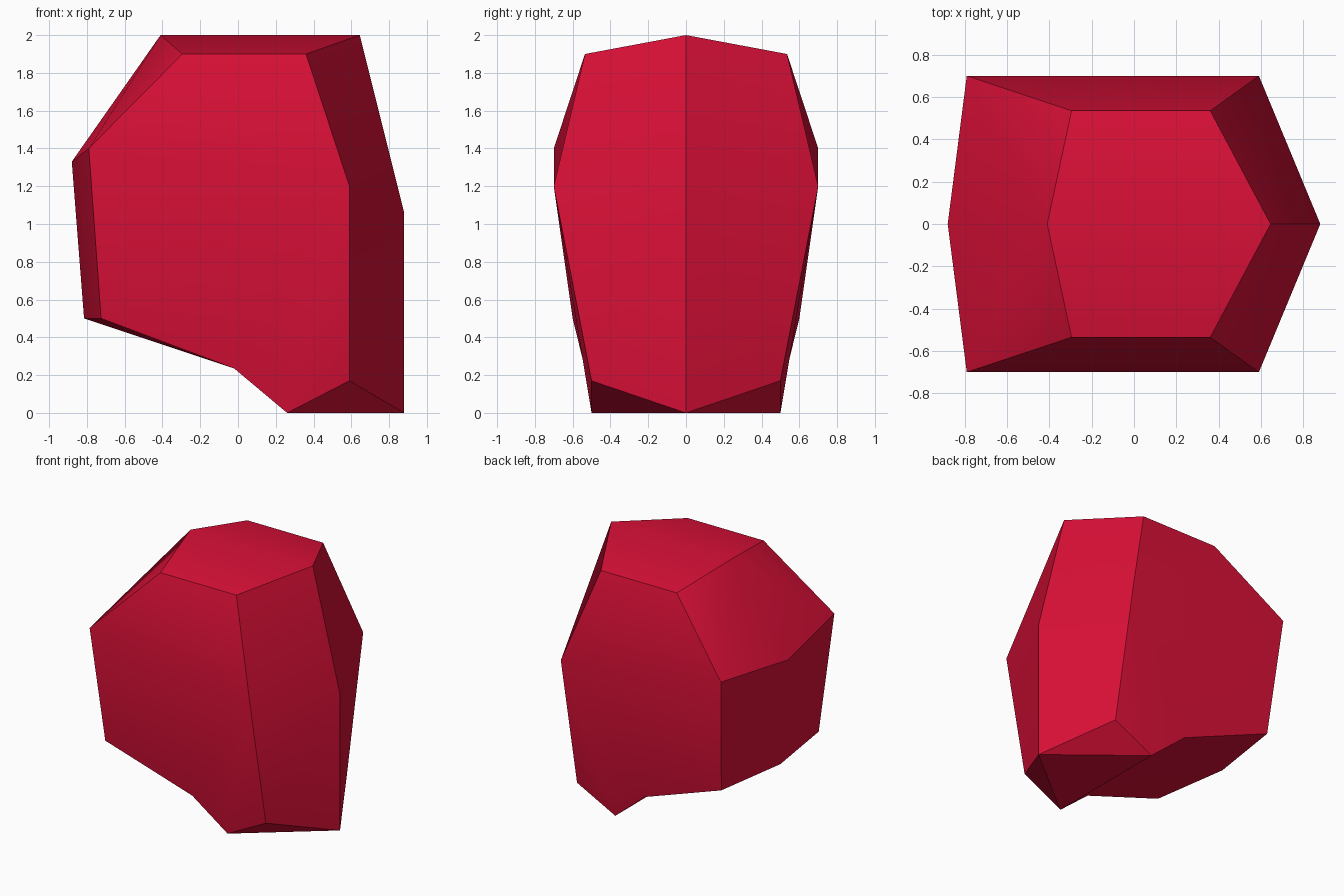
import bpy, bmesh, math

cube = bpy.data.objects.get("Cube")
if cube:
    bpy.data.objects.remove(cube, do_unlink=True)

red = bpy.data.materials.new("crimson")
red.use_nodes = True
colour = (0.70, 0.005, 0.038, 1)
red.diffuse_color = colour
red.node_tree.nodes["Principled BSDF"].inputs["Base Color"].default_value = colour

# Corners of the front half; those with y = 0 lie on the mirror plane
P = {
    "top_l": (-0.41, 0, 2.0), "top_r": (0.645, 0, 2.0),
    "shoulder_l": (-0.295, -0.535, 1.9), "shoulder_r": (0.36, -0.535, 1.9),
    "back_hi": (-0.88, 0, 1.33), "back_lo": (-0.815, 0, 0.5),
    "side_hi": (-0.79, -0.7, 1.4), "side_lo": (-0.725, -0.6, 0.5),
    "ridge_hi": (0.88, 0, 1.06), "ridge_lo": (0.88, 0, 0),
    "cheek": (0.59, -0.7, 1.2), "jaw": (0.59, -0.5, 0.17),
    "foot": (0.26, -0.5, 0), "foot_mid": (0.26, 0, 0),
    "notch": (-0.02, -0.535, 0.235), "notch_mid": (-0.02, 0, 0.235),
}

FACES = [
    "top_l shoulder_l shoulder_r top_r",            # crown
    "top_l side_hi shoulder_l",                     # upper slope
    "top_l back_hi side_hi",
    "back_hi back_lo side_lo side_hi",              # narrow end
    "shoulder_l side_hi cheek shoulder_r",          # broad side
    "side_hi side_lo cheek", "side_lo notch cheek",
    "notch foot cheek", "foot jaw cheek",
    "top_r shoulder_r cheek ridge_hi",              # keel end
    "ridge_hi cheek jaw ridge_lo",
    "ridge_lo jaw foot",                            # chamfer and underside
    "ridge_lo foot foot_mid",
    "foot_mid foot notch notch_mid",
    "notch_mid notch side_lo back_lo",
]

# Build both halves, then weld them along the middle
bm = bmesh.new()
for side in (1, -1):
    verts = {n: bm.verts.new((x, y * side, z)) for n, (x, y, z) in P.items()}
    for names in FACES:
        bm.faces.new([verts[n] for n in names.split()])
bmesh.ops.remove_doubles(bm, verts=bm.verts, dist=0.0001)
bmesh.ops.recalc_face_normals(bm, faces=bm.faces)

mesh = bpy.data.meshes.new("faceted_body")
bm.to_mesh(mesh)
bm.free()
mesh.materials.append(red)
body = bpy.data.objects.new("faceted_body", mesh)
bpy.context.collection.objects.link(body)

# Soft shading on shallow facets, crisp edges elsewhere
bpy.ops.object.select_all(action="DESELECT")
body.select_set(True)
bpy.context.view_layer.objects.active = body
bpy.ops.object.shade_smooth_by_angle(angle=math.radians(30))
